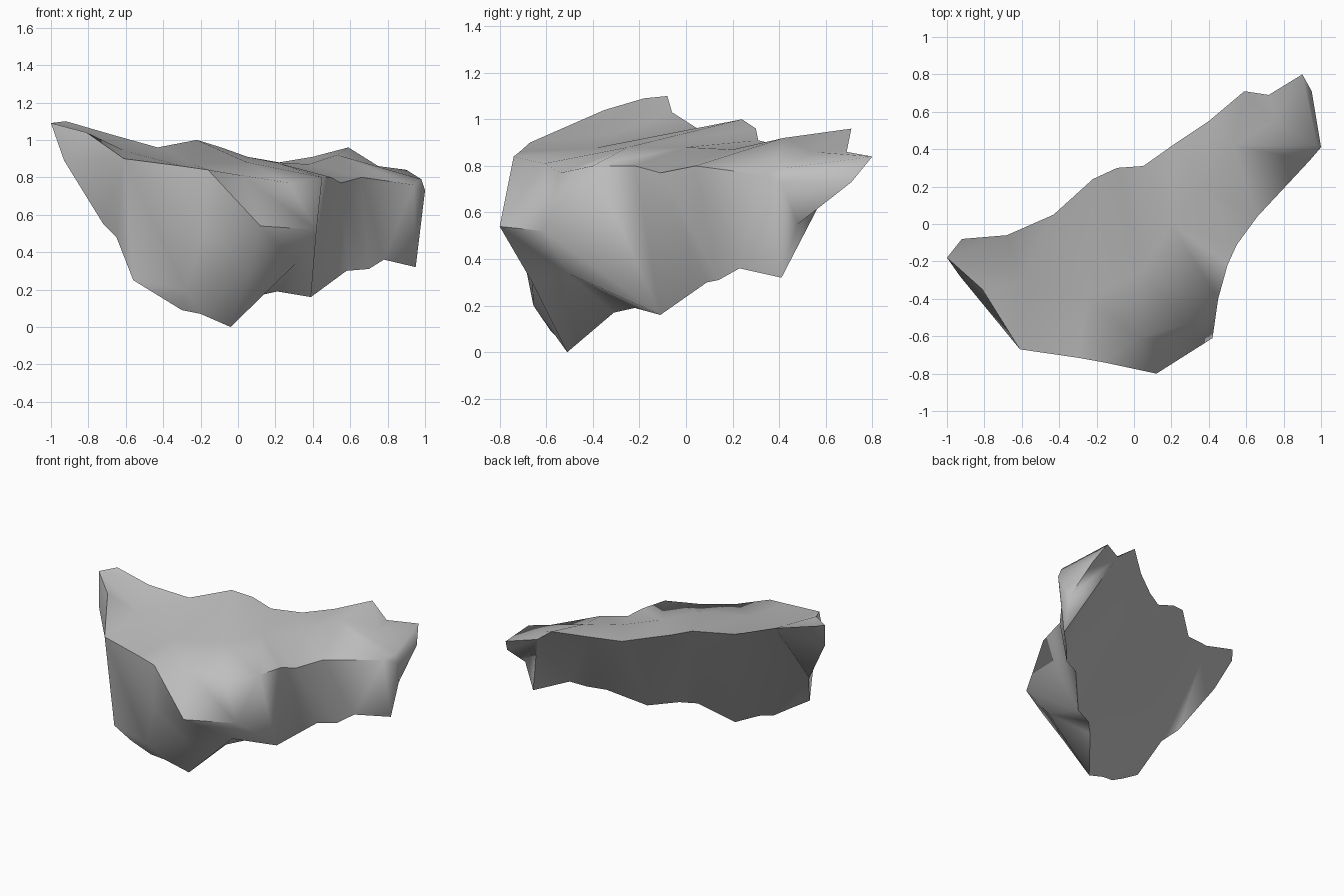
import bpy, bmesh, math
from mathutils import Vector

if "Cube" in bpy.data.objects:
    bpy.data.objects.remove(bpy.data.objects["Cube"])

# Edge lines of the boulder, running left to right
back = [(-1, -.18, 1.09), (-.92, -.08, 1.1), (-.68, -.06, 1.03), (-.43, .05, .96),
        (-.22, .24, 1.0), (-.09, .3, .96), (.05, .31, .91), (.22, .43, .88),
        (.4, .55, .91), (.59, .71, .96), (.72, .69, .86), (.9, .8, .84)]
left_tip, right_tip = back[0], back[-1]
middle = [left_tip, (-.6, -.3, .94), (-.25, -.4, .875), (.05, -.25, .88),
          (.2, 0, .88), (.38, .2, .87), (.53, .42, .92), (.75, .55, .86), right_tip]
front = [left_tip, (-.81, -.35, 1.04), (-.61, -.67, .9), (-.3, -.715, .86),
         (-.16, -.74, .84), (.02, -.61, .81), (.27, -.54, .77), (.45, -.4, .8),
         (.5, -.22, .8), (.55, -.11, .77), (.66, .04, .8), (.94, .34, .76),
         (.98, .42, .79), right_tip]
left_end = [(-.93, -.28, .89), (-.72, -.4, .55), (-.65, -.49, .48)]
ridge = [(-.56, -.63, .25), (-.43, -.62, .17), (-.3, -.58, .09), (-.2, -.56, .07),
         (-.04, -.51, 0), (.12, -.31, .17), (.21, -.22, .19), (.39, -.11, .16),
         (.58, .09, .3), (.7, .14, .31), (.78, .23, .36), (.95, .41, .32)]
right_end = [(.965, .48, .55), (.95, .71, .73), right_tip]
nose = [front[2], (-.18, -.72, .52), (.12, -.8, .54), (.42, -.61, .52), front[7]]
undercut = [ridge[0], (-.28, -.655, .2), (.06, -.66, .3), (.31, -.51, .34), ridge[7]]
corner = (1.0, .41, .73)

bm = bmesh.new()
verts = {}


def vert(p):
    if p not in verts:
        verts[p] = bm.verts.new(p)
    return verts[p]


def params(line):
    """Normalised length along a line."""
    t = [0.0]
    for a, b in zip(line, line[1:]):
        t.append(t[-1] + (Vector(b) - Vector(a)).length)
    return [v / (t[-1] or 1) for v in t]


def bridge(a, b):
    """Fill the strip between two lines with triangles."""
    ta, tb = params(a), params(b)
    i = j = 0
    while i < len(a) - 1 or j < len(b) - 1:
        step_a = j == len(b) - 1 or (i < len(a) - 1 and ta[i + 1] < tb[j + 1] - 1e-6)
        tri = [a[i], b[j], a[i + 1] if step_a else b[j + 1]]
        if step_a:
            i += 1
        else:
            j += 1
        if len(set(tri)) == 3:
            vs = [vert(p) for p in tri]
            if not bm.faces.get(vs):
                bm.faces.new(vs)


# Top surface
bridge(back, middle)
bridge(middle, front)
# Left end
bridge(front[:3], [left_tip, left_end[0], front[2]])
bridge([front[2]], left_end + ridge[:1])
# Front with its protruding nose and undercut
bridge(front[2:8], nose)
bridge(nose, undercut)
bridge(undercut, ridge[:8])
# Right front wall and right end
bridge(front[7:10], ridge[7:9])
bridge(front[9:12] + [corner], ridge[8:])
bridge(front[11:], [front[11], corner, right_tip])
bridge([corner, right_tip], [ridge[-1]] + right_end)
# Flat slanted back wall
wall = bm.faces.new([vert(p) for p in back[::-1] + left_end + ridge + right_end[:-1]])
bmesh.ops.triangulate(bm, faces=[wall])

bmesh.ops.recalc_face_normals(bm, faces=bm.faces[:])
if bm.calc_volume(signed=True) < 0:
    bmesh.ops.reverse_faces(bm, faces=bm.faces[:])
mesh = bpy.data.meshes.new("boulder")
bm.to_mesh(mesh)
bm.free()

stone = bpy.data.materials.new("grey stone")
stone.diffuse_color = (.52, .52, .52, 1)
stone.use_nodes = True
stone.node_tree.nodes["Principled BSDF"].inputs["Base Color"].default_value = stone.diffuse_color
mesh.materials.append(stone)
boulder = bpy.data.objects.new("boulder", mesh)
bpy.context.collection.objects.link(boulder)
bpy.context.view_layer.objects.active = boulder
boulder.select_set(True)
bpy.ops.object.shade_smooth_by_angle(angle=math.radians(65))
